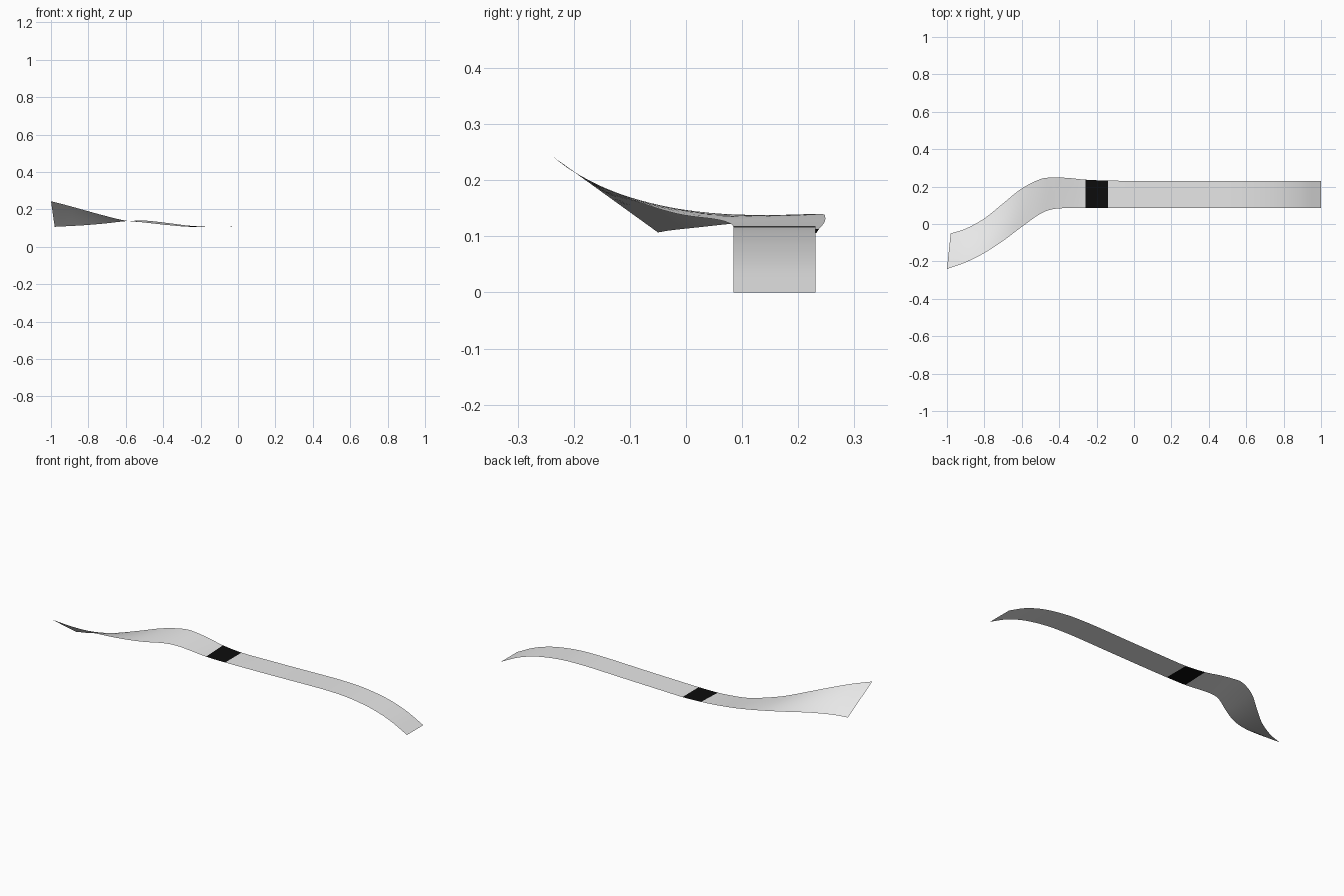
import bpy
import bmesh
from mathutils import Vector

cube = bpy.data.objects.get("Cube")
if cube:
    bpy.data.objects.remove(cube)


def make_material(name, value):
    material = bpy.data.materials.new(name)
    material.use_nodes = True
    color = (value, value, value, 1)
    material.diffuse_color = color
    shader = material.node_tree.nodes["Principled BSDF"]
    shader.inputs["Base Color"].default_value = color
    shader.inputs["Roughness"].default_value = 0.8
    return material


def smooth_path(points, steps):
    """Catmull-Rom curve that passes through every given point."""
    padded = [2 * points[0] - points[1], *points, 2 * points[-1] - points[-2]]
    path = []
    for before, start, end, after in zip(padded, padded[1:], padded[2:], padded[3:]):
        for step in range(steps):
            t = step / steps
            linear = (end - before) * t
            square = (2 * before - 5 * start + 4 * end - after) * t ** 2
            cubic = (3 * start - before - 3 * end + after) * t ** 3
            path.append(start + (linear + square + cubic) / 2)
    path.append(points[-1])
    return path


# Twisted bend: x, front edge y and z, back edge y and z
bend = [
    (-.9, -.205, .218, -.025, .111),
    (-.8, -.155, .19, .03, .117),
    (-.7, -.09, .163, .11, .126),
    (-.6, -.015, .14, .19, .137),
    (-.5, .055, .13, .24, .14),
    (-.43, .08, .122, .248, .134),
    (-.35, .085, .114, .246, .124),
    (-.26, .085, .107, .237, .113),
    (-.14, .085, .106, .232, .106),
]
# Straight run and drooping end: x and height
run = [(0, .108), (.2, .112), (.4, .117), (.5, .118), (.6, .115),
       (.7, .104), (.8, .084), (.9, .05), (1, 0)]

front_points = [Vector((-1, -.24, .244))]
back_points = [Vector((-.98, -.05, .107))]
for x, front_y, front_z, back_y, back_z in bend:
    front_points.append(Vector((x, front_y, front_z)))
    back_points.append(Vector((x, back_y, back_z)))
for x, height in run:
    front_points.append(Vector((x, .085, height)))
    back_points.append(Vector((x, .231, height)))

front_edge = smooth_path(front_points, 6)
back_edge = smooth_path(back_points, 6)

# Loft one thin sheet between the two edges
across = 6
mesh = bpy.data.meshes.new("ribbon_track")
bm = bmesh.new()
rows = [
    [bm.verts.new(front.lerp(back, i / across)) for i in range(across + 1)]
    for front, back in zip(front_edge, back_edge)
]
for row, following in zip(rows, rows[1:]):
    for i in range(across):
        face = bm.faces.new((row[i], following[i], following[i + 1], row[i + 1]))
        face.smooth = True
        # Black band just after the bend
        face.material_index = int(-.26 < face.calc_center_median().x < -.14)
bm.to_mesh(mesh)
bm.free()

mesh.materials.append(make_material("light grey", .8))
mesh.materials.append(make_material("black", .004))
ribbon = bpy.data.objects.new("ribbon_track", mesh)
bpy.context.collection.objects.link(ribbon)
